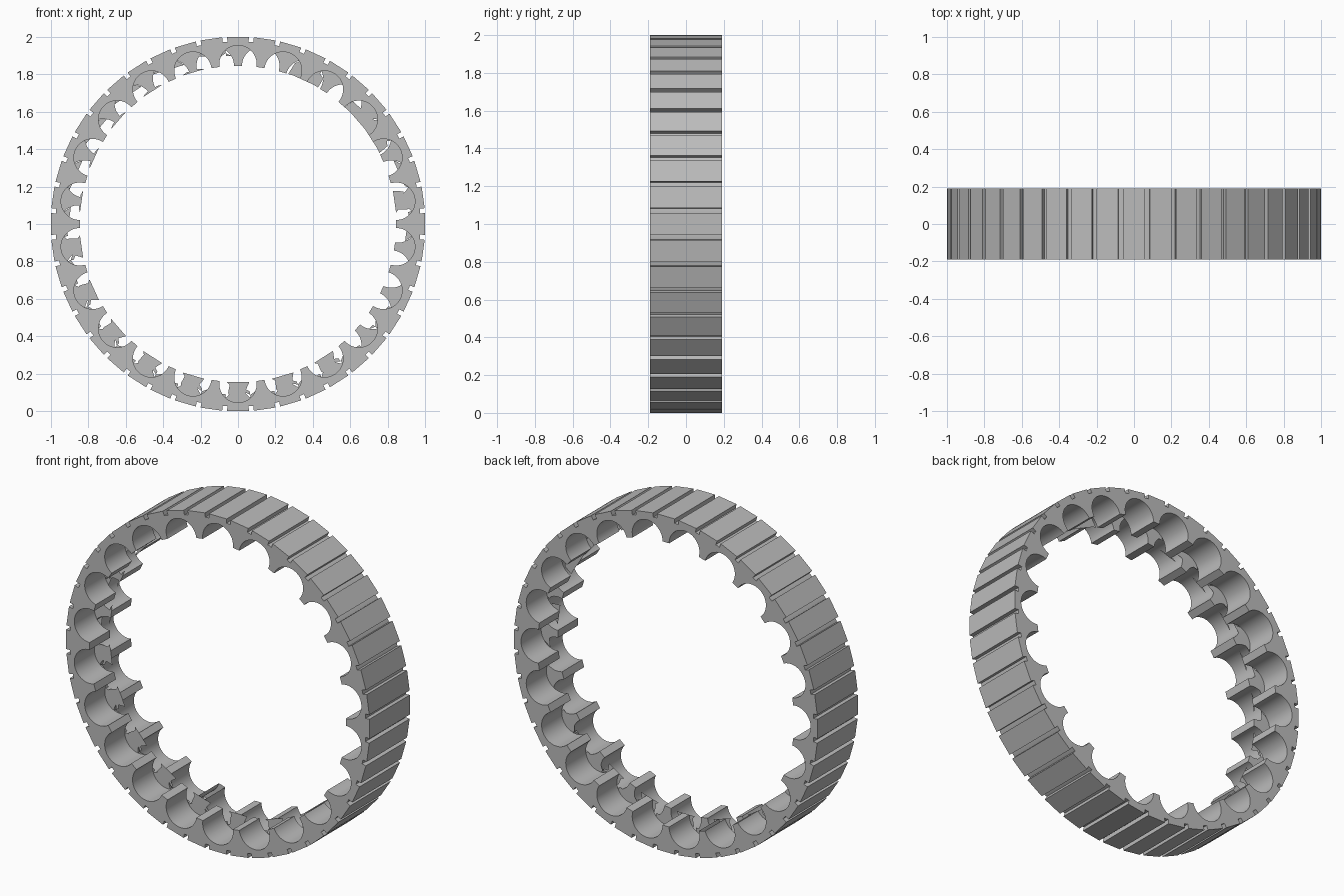
import bpy, bmesh
from math import radians, pi, tan
from mathutils import Matrix, Vector

cube = bpy.data.objects.get("Cube")
if cube:
    bpy.data.objects.remove(cube, do_unlink=True)

COUNT = 44                   # flats and slots around the rim
STEP = 2 * pi / COUNT
HALF_DEPTH = 0.19
OUTER, INNER = 1.0, 0.845
SLOT_HALF, SLOT_FLOOR = 0.013, 0.974
POCKET_CENTRE, POCKET_RADIUS = 0.855, 0.1

grey = bpy.data.materials.new("plain grey")
grey.use_nodes = True
colour = (0.5, 0.5, 0.5, 1)
grey.diffuse_color = colour
grey.node_tree.nodes["Principled BSDF"].inputs["Base Color"].default_value = colour


def turn(angle):
    return Matrix.Rotation(angle, 4, 'Y')


def make_object(name, bm):
    bmesh.ops.recalc_face_normals(bm, faces=bm.faces)
    mesh = bpy.data.meshes.new(name)
    bm.to_mesh(mesh)
    bm.free()
    mesh.materials.append(grey)
    obj = bpy.data.objects.new(name, mesh)
    obj.location.z = OUTER
    bpy.context.collection.objects.link(obj)
    return obj


def make_ring():
    # One flat block of the rim with half a slot at each end, repeated around
    bm = bmesh.new()
    half = tan(STEP / 2)
    edge = OUTER * half - SLOT_HALF
    floor = SLOT_FLOOR * half
    root = floor - SLOT_HALF
    section = [(-INNER * half, INNER), (-floor, SLOT_FLOOR), (-root, SLOT_FLOOR),
               (-edge, OUTER), (edge, OUTER), (root, SLOT_FLOOR),
               (floor, SLOT_FLOOR), (INNER * half, INNER)]
    for i in range(COUNT):
        rot = turn(i * STEP)
        front, back = [[bm.verts.new(rot @ Vector((x, y, z))) for x, z in section]
                       for y in (-HALF_DEPTH, HALF_DEPTH)]
        bm.faces.new(front)
        bm.faces.new(back[::-1])
        last = len(section) - 1
        for a in range(last):
            if 0 < a < last - 1:
                bm.faces.new((front[a], back[a], back[a + 1], front[a + 1]))
        bm.faces.new((front[last], back[last], back[0], front[0]))
    bmesh.ops.remove_doubles(bm, verts=bm.verts, dist=0.0001)
    return make_object("scalloped_ring", bm)


def make_pockets(name, y, offset):
    # A row of round cutters reaching from the middle past one rim face
    bm = bmesh.new()
    for i in range(COUNT // 2):
        place = (turn((2 * i + offset) * STEP)
                 @ Matrix.Translation((0, y, POCKET_CENTRE))
                 @ Matrix.Rotation(pi / 2, 4, 'X'))
        bmesh.ops.create_cone(bm, cap_ends=True, segments=48, radius1=POCKET_RADIUS,
                              radius2=POCKET_RADIUS, depth=0.3, matrix=place)
    cutter = make_object(name, bm)
    cutter.hide_render = True
    return cutter


ring = make_ring()
bpy.context.view_layer.objects.active = ring
ring.select_set(True)

# Two rows of pockets, staggered by half a pitch
for name, y, offset in (("front_pockets", -0.15, 0), ("back_pockets", 0.15, 1)):
    cutter = make_pockets(name, y, offset)
    cut = ring.modifiers.new(name, 'BOOLEAN')
    cut.operation = 'DIFFERENCE'
    cut.solver = 'EXACT'
    cut.object = cutter
    bpy.ops.object.modifier_apply(modifier=cut.name)
    bpy.data.objects.remove(cutter, do_unlink=True)

bpy.ops.object.shade_smooth_by_angle(angle=radians(25))
